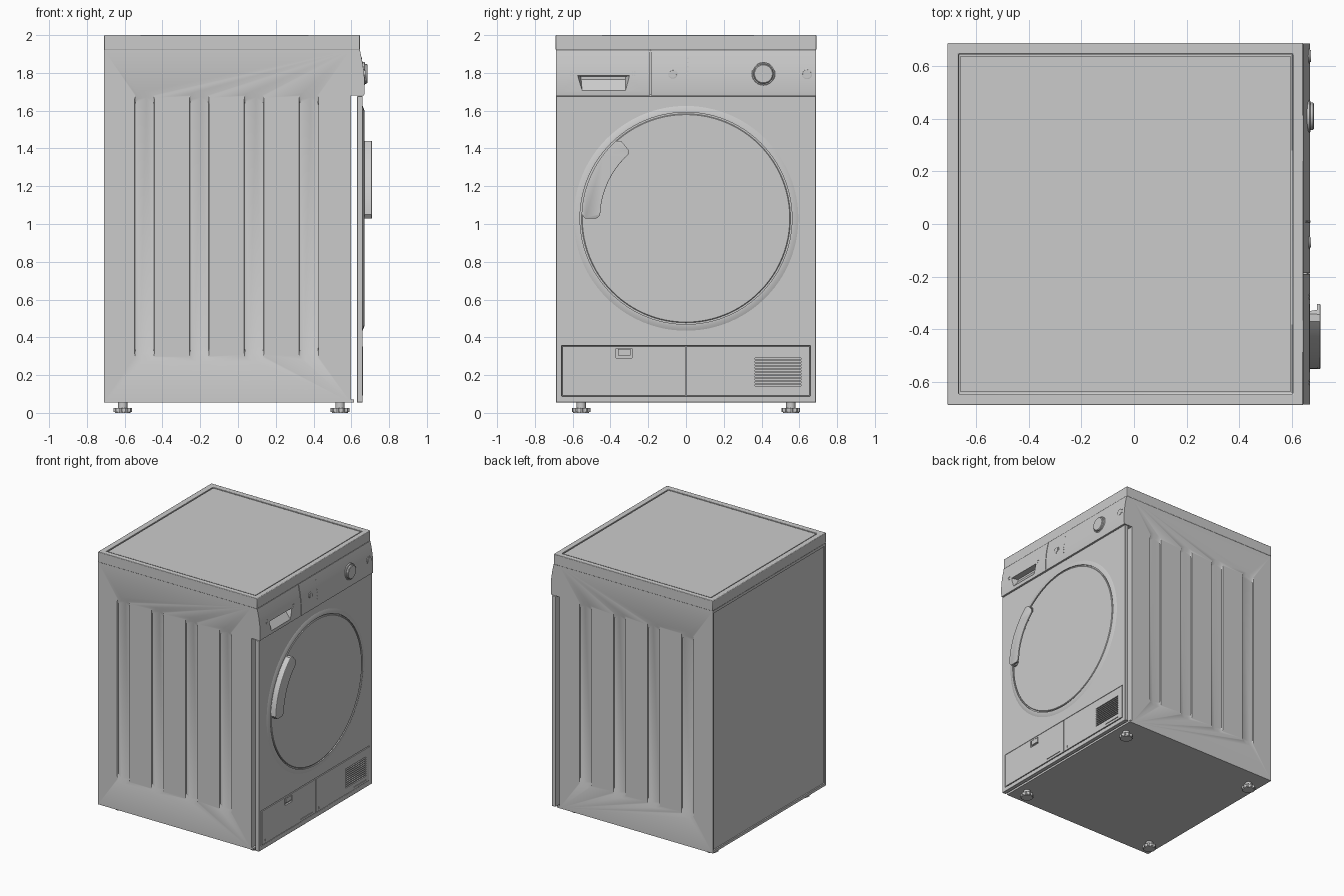
import bpy, bmesh, math
from math import sin, cos, pi, radians

if "Cube" in bpy.data.objects:
    bpy.data.objects.remove(bpy.data.objects["Cube"])


def finish(name, bm, bevel=0):
    bmesh.ops.recalc_face_normals(bm, faces=bm.faces)
    me = bpy.data.meshes.new(name)
    bm.to_mesh(me)
    bm.free()
    ob = bpy.data.objects.new(name, me)
    bpy.context.collection.objects.link(ob)
    if bevel:
        m = ob.modifiers.new("bevel", 'BEVEL')
        m.width, m.segments, m.limit_method = bevel, 2, 'ANGLE'
    return ob


def place(axis, p, t):
    """Put a 2D outline point at distance t along an axis."""
    return {'x': (t, p[0], p[1]), 'y': (p[0], t, p[1]), 'z': (p[0], p[1], t)}[axis]


def add_loft(bm, axis, loops):
    """Closed solid through a list of (distance, outline)."""
    rings = [[bm.verts.new(place(axis, p, t)) for p in pts] for t, pts in loops]
    n = len(rings[0])
    for a, b in zip(rings, rings[1:]):
        for i in range(n):
            j = (i + 1) % n
            bm.faces.new((a[i], a[j], b[j], b[i]))
    bm.faces.new(rings[0])
    bm.faces.new(rings[-1])


def loft(name, axis, loops, bevel=0):
    bm = bmesh.new()
    add_loft(bm, axis, loops)
    return finish(name, bm, bevel)


def rect(u0, u1, v0, v1):
    return [(u0, v0), (u1, v0), (u1, v1), (u0, v1)]


def round_rect(u0, u1, v0, v1, r, n=8):
    out = []
    for cu, cv, a in ((u1 - r, v1 - r, 0), (u0 + r, v1 - r, 90), (u0 + r, v0 + r, 180), (u1 - r, v0 + r, 270)):
        out += [(cu + r * cos(radians(a + 90 * i / n)), cv + r * sin(radians(a + 90 * i / n))) for i in range(n + 1)]
    return out


def circle(u, v, r, n=32):
    return [(u + r * cos(2 * pi * i / n), v + r * sin(2 * pi * i / n)) for i in range(n)]


def box(name, x0, x1, y0, y1, z0, z1, bevel=0):
    return loft(name, 'z', [(z0, rect(x0, x1, y0, y1)), (z1, rect(x0, x1, y0, y1))], bevel)


def add_box(bm, x0, x1, y0, y1, z0, z1):
    add_loft(bm, 'z', [(z0, rect(x0, x1, y0, y1)), (z1, rect(x0, x1, y0, y1))])


def cut(ob, bm):
    """Subtract a bmesh from an object and discard the cutter."""
    c = finish("cutter", bm)
    c.hide_render = True
    m = ob.modifiers.new("cut", 'BOOLEAN')
    m.operation, m.solver, m.object = 'DIFFERENCE', 'EXACT', c
    bpy.context.view_layer.objects.active = ob
    bpy.ops.object.modifier_move_to_index(modifier="cut", index=0)
    bpy.ops.object.modifier_apply(modifier="cut")
    bpy.data.objects.remove(c)


# cabinet with pressed side slots and recessed rear panel
cabinet = box("cabinet", -.71, .597, -.688, .688, .055, 1.921)
bm = bmesh.new()
for s in (-1, 1):
    for cx in (-.495, -.205, .085, .375):
        outer = round_rect(cx - .052, cx + .052, .275, 1.70, .04)
        inner = round_rect(cx - .05, cx + .05, .305, 1.67, .04)
        add_loft(bm, 'y', [(s * .70, outer), (s * .688, outer), (s * .678, inner)])
add_box(bm, -.73, -.70, -.672, .672, .075, 1.90)
cut(cabinet, bm)
box("cabinet_front_lip", .59, .615, -.688, .688, .055, .07)

# worktop with inset panel
worktop = box("worktop", -.71, .645, -.69, .69, 1.92, 2.0, .004)
bm = bmesh.new()
add_box(bm, -.668, .605, -.648, .648, 1.985, 2.02)
cut(worktop, bm)
box("worktop_panel", -.66, .597, -.64, .64, 1.98, 1.995)

# front panel with a pocket for the lower flaps
front = box("front_panel", .63, .66, -.688, .688, .055, 1.677, .003)
bm = bmesh.new()
add_box(bm, .645, .68, -.658, .658, .088, .357)
cut(front, bm)

# lower flaps: latch pocket on the left, vent grille on the right
left = box("lower_flap_left", .64, .661, -.653, -.003, .093, .352)
right = box("lower_flap_right", .64, .661, .003, .653, .093, .352)
bm = bmesh.new()
add_box(bm, .648, .68, -.37, -.285, .29, .341)
add_box(bm, .656, .68, -.185, -.04, .110, .115)
add_box(bm, .656, .68, -.614, -.609, .108, .125)
cut(left, bm)
box("flap_latch", .645, .661, -.36, -.295, .305, .339)
bm = bmesh.new()
for i in range(10):
    z = .142 + i * .0155
    add_box(bm, .648, .68, .365, .61, z, z + .008)
add_box(bm, .656, .68, .47, .61, .110, .115)
add_box(bm, .656, .68, .038, .043, .108, .125)
cut(right, bm)


# turned parts along x
def lathe_x(name, y, z, profile, n=96):
    return loft(name, 'x', [(x, circle(y, z, r, n)) for r, x in profile])


# round door and its raised surround
door = lathe_x("door", 0, 1.03, [(.553, .645), (.553, .665), (.549, .669)])
surround = lathe_x("door_surround", 0, 1.03, [(.595, .652), (.595, .660), (.572, .669), (.563, .669)])
bm = bmesh.new()
add_loft(bm, 'x', [(.657, circle(0, 1.03, .561, 96)), (.69, circle(0, 1.03, .561, 96))])
cut(surround, bm)


# curved door handle: face plate on a narrower grip
def sector(r0, r1, a0, a1, n=20):
    angs = [radians(a0 + (a1 - a0) * i / n) for i in range(n + 1)]
    c = radians(2.2)  # clipped corner angle
    def arc(r):
        inn = [a for a in angs if angs[0] + c < a < angs[-1] - c]
        return [(r * cos(a), 1.03 + r * sin(a)) for a in [angs[0] + c] + inn + [angs[-1] - c]]
    def end(a, d, ra, rb):
        return [(r * cos(a), 1.03 + r * sin(a)) for r in (ra + d, rb - d)]
    return (arc(r1) + end(angs[-1], -.018, r1, r0) + arc(r0)[::-1] + end(angs[0], .018, r0, r1))


loft("door_handle_plate", 'x', [(.698, sector(.455, .553, 130, 180)), (.708, sector(.455, .553, 130, 180)),
                                (.71, sector(.458, .55, 130.3, 179.7))])
loft("door_handle_grip", 'x', [(.66, sector(.50, .552, 130, 180)), (.70, sector(.49, .552, 130, 180))])

# control fascia: drawer on the left, console on the right
FACE = [(.668, 1.681), (.67, 1.70), (.67, 1.76), (.667, 1.80), (.660, 1.85), (.650, 1.90), (.646, 1.92)]
fascia = [(.597, 1.681)] + FACE + [(.597, 1.92)]
drawer = loft("drawer_front", 'y', [(-.688, fascia), (-.191, fascia)])
loft("control_console", 'y', [(-.186, fascia), (.688, fascia)])
bm = bmesh.new()
add_loft(bm, 'x', [(.625, rect(-.555, -.32, 1.765, 1.78)), (.672, [(-.55, 1.705), (-.32, 1.705), (-.298, 1.786), (-.575, 1.786)])])
cut(drawer, bm)
box("drawer_backing", .597, .64, -.194, -.183, 1.685, 1.918)


def face_x(z):
    for (x0, z0), (x1, z1) in zip(FACE, FACE[1:]):
        if z <= z1:
            return x0 + (x1 - x0) * (z - z0) / (z1 - z0)


# dial, buttons and indicator marks
lathe_x("program_dial_ring", .41, 1.795, [(.062, .655), (.062, .669), (.058, .672)], 48)
lathe_x("program_dial", .41, 1.795, [(.054, .66), (.052, .682), (.047, .686)], 48)
for name, y, r in (("start_button", -.07, .025), ("power_button", .64, .028)):
    lathe_x(name + "_rim", y, 1.795, [(r, .655), (r, .670), (r - .003, .671)])
    lathe_x(name, y, 1.795, [(r - .005, .66), (r - .006, .674)])
marks = [(.01, 1.74 + .023 * i) for i in range(7)]
marks += [(y, z) for y in (-.61, -.598, -.283, -.271) for z in (1.787, 1.805)]
bm = bmesh.new()
for y, z in marks:
    add_loft(bm, 'x', [(.645, circle(y, z, .004, 8)), (face_x(z) + .002, circle(y, z, .004, 8))])
finish("indicator_marks", bm)

# adjustable feet with knurled discs
for i, (x, y) in enumerate([(x, y) for x in (-.61, .54) for y in (-.555, .555)]):
    bm = bmesh.new()
    knurl = [(x + r * cos(a), y + r * sin(a)) for a, r in
             ((2 * pi * k / 40, .049 if k % 4 < 2 else .043) for k in range(40))]
    add_loft(bm, 'z', [(0, circle(x, y, .042)), (.006, circle(x, y, .042))])
    add_loft(bm, 'z', [(.005, knurl), (.027, knurl)])
    add_loft(bm, 'z', [(.026, circle(x, y, .025)), (.06, circle(x, y, .025))])
    finish(f"foot_{i + 1}", bm)

# smooth curved surfaces, keep edges crisp
for ob in bpy.context.scene.objects:
    ob.select_set(True)
bpy.context.view_layer.objects.active = cabinet
bpy.ops.object.shade_smooth_by_angle(angle=radians(30))
